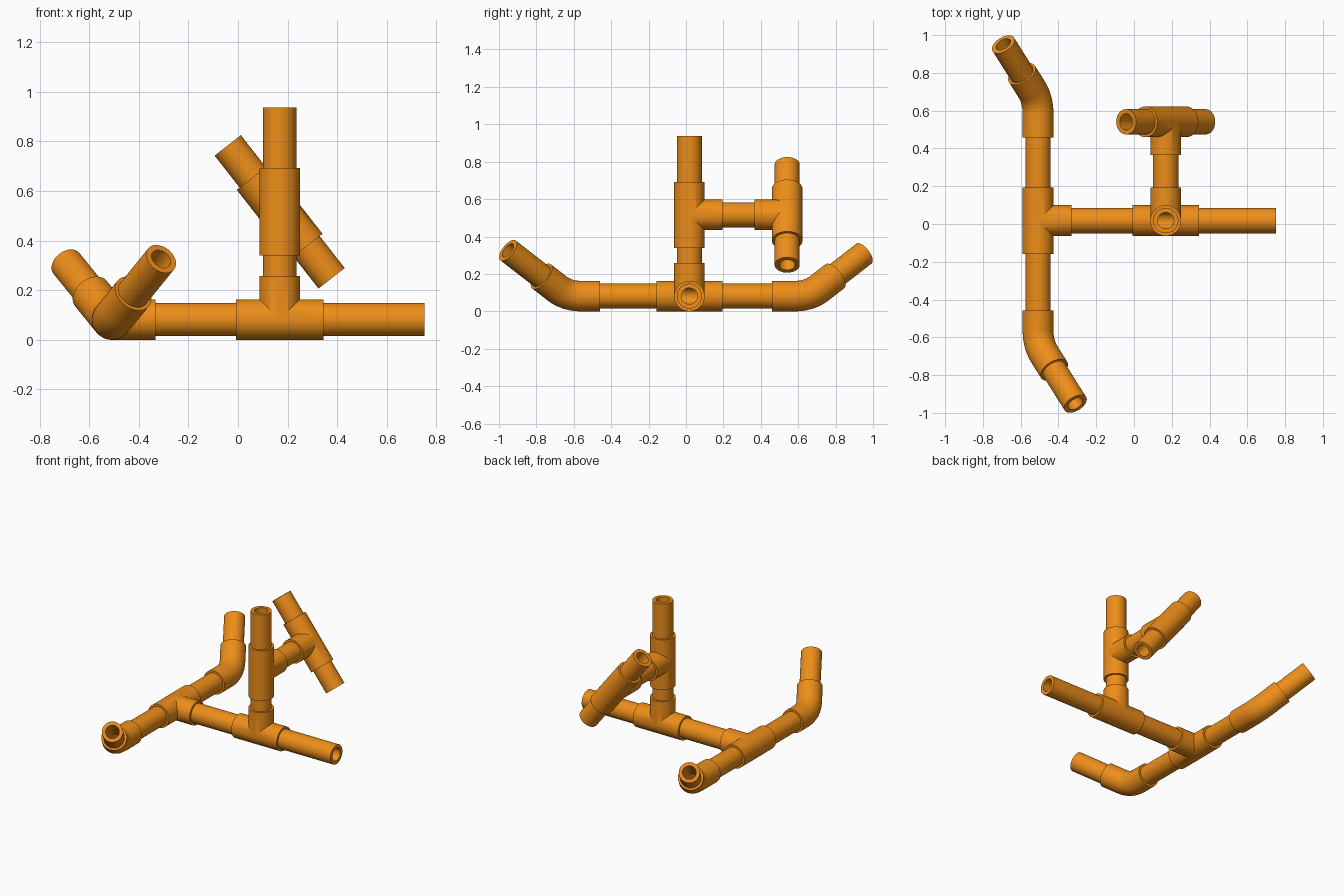
import bpy, bmesh, math
from mathutils import Vector, Matrix

if "Cube" in bpy.data.objects:
    bpy.data.objects.remove(bpy.data.objects["Cube"])

N = 64
RP, RI, RF = 0.067, 0.043, 0.0815      # pipe outer, bore, fitting outer radius
H, DEPTH = 0.176, 0.09                 # tee arm length, socket depth
Z0, Y0 = RF, 0.018

mat = bpy.data.materials.new("orange_plastic")
mat.diffuse_color = (0.85, 0.27, 0.01, 1)
mat.use_nodes = True
mat.node_tree.nodes["Principled BSDF"].inputs["Base Color"].default_value = mat.diffuse_color


def add(name, mesh):
    ob = bpy.data.objects.new(name, mesh)
    bpy.context.collection.objects.link(ob)
    return ob


def finish(ob):
    if not ob.data.materials:
        ob.data.materials.append(mat)
    bpy.ops.object.select_all(action='DESELECT')
    ob.select_set(True)
    bpy.context.view_layer.objects.active = ob
    bpy.ops.object.shade_smooth_by_angle(angle=math.radians(30))


def sweep(name, stations, side):
    """Closed sweep of rings: each station is (point, tangent, radius)."""
    bm = bmesh.new()
    rings = []
    for p, t, r in stations:
        u = side.normalized()
        v = t.normalized().cross(u)
        rings.append([bm.verts.new(p + r * (math.cos(a) * u + math.sin(a) * v))
                      for a in (2 * math.pi * i / N for i in range(N))])
    for k, a in enumerate(rings):
        b = rings[(k + 1) % len(rings)]
        for i in range(N):
            j = (i + 1) % N
            bm.faces.new((a[i], a[j], b[j], b[i]))
    bmesh.ops.recalc_face_normals(bm, faces=bm.faces)
    me = bpy.data.meshes.new(name)
    bm.to_mesh(me)
    bm.free()
    ob = add(name, me)
    finish(ob)
    return ob


def pipe(name, a, b):
    a, b = Vector(a), Vector(b)
    t = (b - a).normalized()
    sweep(name, [(a, t, RP), (b, t, RP), (b, t, RI), (a, t, RI)], t.orthogonal())


def solid(name, r, axis, lo, hi):
    bm = bmesh.new()
    bmesh.ops.create_cone(bm, cap_ends=True, segments=N, radius1=r, radius2=r, depth=hi - lo)
    bmesh.ops.translate(bm, verts=bm.verts, vec=(0, 0, (lo + hi) / 2))
    if axis == 'X':
        bm.transform(Matrix.Rotation(math.pi / 2, 4, 'Y'))
    me = bpy.data.meshes.new(name)
    bm.to_mesh(me)
    bm.free()
    ob = add(name, me)
    ob.hide_render = True
    return ob


def tee_mesh():
    """Run along Z, branch along +X, bored through with wider sockets."""
    base = solid("tee_base", RF, 'Z', -H, H)
    tools = [('UNION', solid("branch", RF, 'X', 0, H)),
             ('DIFFERENCE', solid("bore_run", RI, 'Z', -H - .02, H + .02)),
             ('DIFFERENCE', solid("bore_branch", RI, 'X', 0, H + .02)),
             ('DIFFERENCE', solid("socket_top", RP, 'Z', H - DEPTH, H + .02)),
             ('DIFFERENCE', solid("socket_bottom", RP, 'Z', -H - .02, DEPTH - H)),
             ('DIFFERENCE', solid("socket_branch", RP, 'X', H - DEPTH, H + .02))]
    for op, tool in tools:
        m = base.modifiers.new(op, 'BOOLEAN')
        m.operation, m.object, m.solver = op, tool, 'EXACT'
    dg = bpy.context.evaluated_depsgraph_get()
    me = bpy.data.meshes.new_from_object(base.evaluated_get(dg))
    for ob in [base] + [t for _, t in tools]:
        bpy.data.objects.remove(ob)
    return me


TEE = tee_mesh()


def tee(name, centre, run, branch):
    run, branch = Vector(run).normalized(), Vector(branch).normalized()
    ob = add(name, TEE.copy())
    rot = Matrix((branch, run.cross(branch), run)).transposed().to_4x4()
    ob.matrix_world = Matrix.Translation(centre) @ rot
    finish(ob)


def elbow_leg(name, sign, start, vertex_y, heading, reach):
    """45 degree elbow on the cross bar, plus the raised pipe end."""
    V = Vector((XA, vertex_y, Z0))
    d0 = Vector((0, sign, 0))
    c = Vector((math.cos(heading), 0, math.sin(heading)))
    side = d0.cross(c)
    R, L = 0.18, 0.192
    tan = R * math.tan(math.pi / 8)
    d1 = (d0 + c).normalized()
    A = Vector((XA, start, Z0))
    path = [(A, d0)]
    centre = V - d0 * tan + c * R
    for i in range(13):
        a = math.pi / 4 * i / 12
        path.append((centre - c * R * math.cos(a) + d0 * R * math.sin(a),
                     d0 * math.cos(a) + c * math.sin(a)))
    path.append((V + d1 * L, d1))
    outer = [(p, t, RF) for p, t in path]
    bend = [(p, t, RI) for p, t in path[1:-1]]
    inner = ([(A, d0, RP), (path[1][0], d0, RP)] + bend
             + [(path[-2][0], d1, RP), (path[-1][0], d1, RP)])
    sweep(name + "_elbow", outer + inner[::-1], side)
    pipe(name + "_bar_pipe", (XA, Y0 + sign * (H - DEPTH), Z0), V - d0 * tan)
    pipe(name + "_end_pipe", V + d1 * tan, V + d1 * reach)


XA, XB, ZC, YD = -0.508, 0.168, 0.516, 0.541
S = H - DEPTH

# Base: cross bar tee, spine and its tee
tee("cross_bar_tee", (XA, Y0, Z0), (0, 1, 0), (1, 0, 0))
tee("spine_tee", (XB, Y0, Z0), (1, 0, 0), (0, 0, 1))
pipe("spine_pipe", (XA + S, Y0, Z0), (XB - S, Y0, Z0))
pipe("spine_end_pipe", (XB + S, Y0, Z0), (0.752, Y0, Z0))

# Raised ends of the cross bar
elbow_leg("back", 1, 0.459, 0.659, math.radians(129), 0.413)
elbow_leg("front", -1, -0.459, -0.637, math.radians(51), 0.445)

# Upright with its tee
pipe("upright_lower_pipe", (XB, Y0, Z0 + S), (XB, Y0, ZC - S))
tee("upright_tee", (XB, Y0, ZC), (0, 0, 1), (0, 1, 0))
pipe("upright_top_pipe", (XB, Y0, ZC + S), (XB, Y0, 0.937))

# Side arm with tilted handle
pipe("arm_pipe", (XB, Y0 + S, ZC), (XB, YD - S, ZC))
D = Vector((XB, YD, ZC))
tilt = Vector((math.cos(math.radians(128)), 0, math.sin(math.radians(128))))
tee("handle_tee", D, tilt, (0, -1, 0))
pipe("handle_upper_pipe", D + tilt * S, D + tilt * 0.34)
pipe("handle_lower_pipe", D - tilt * S, D - tilt * 0.34)
